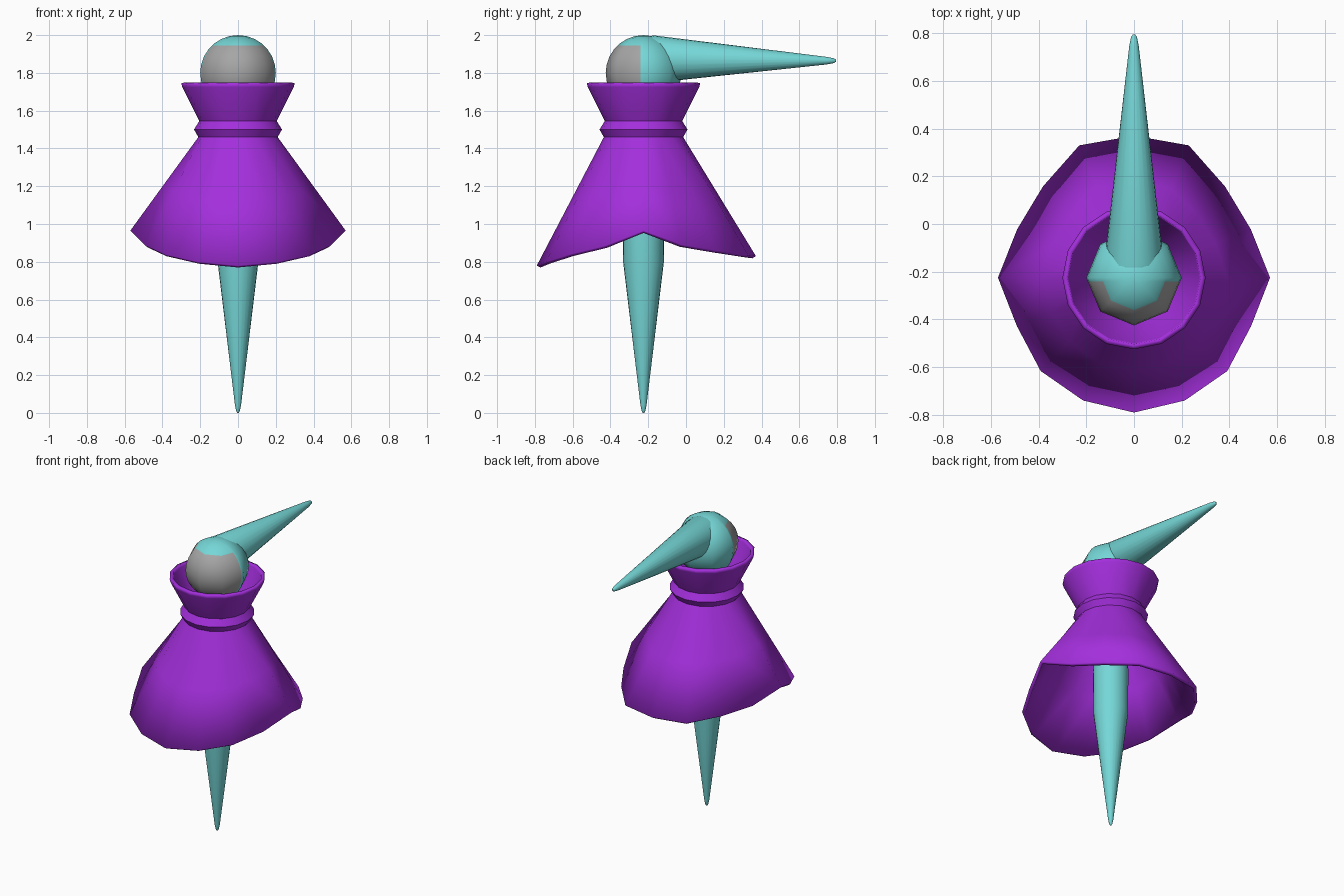
import bpy, bmesh, math
from mathutils import Matrix, Vector

if "Cube" in bpy.data.objects:
    bpy.data.objects.remove(bpy.data.objects["Cube"])

AXIS_Y = -0.225  # body axis


def material(name, rgb):
    m = bpy.data.materials.new(name)
    m.diffuse_color = (*rgb, 1)
    m.use_nodes = True
    m.node_tree.nodes["Principled BSDF"].inputs["Base Color"].default_value = m.diffuse_color
    return m


PURPLE = material("purple cloth", (0.37, 0.028, 0.72))
TEAL = material("pale teal", (0.18, 0.68, 0.68))
GREY = material("grey face", (0.38, 0.38, 0.38))


def finish(name, bm, mats, angle=40):
    me = bpy.data.meshes.new(name)
    bm.to_mesh(me)
    bm.free()
    ob = bpy.data.objects.new(name, me)
    bpy.context.collection.objects.link(ob)
    for m in mats:
        me.materials.append(m)
    bpy.ops.object.select_all(action='DESELECT')
    ob.select_set(True)
    bpy.context.view_layer.objects.active = ob
    bpy.ops.object.shade_smooth_by_angle(angle=math.radians(angle))
    return ob


def skin(bm, rings):
    """Join equal rings of points, listed from top to bottom."""
    vs = [[bm.verts.new(p) for p in r] for r in rings]
    n = len(vs[0])
    for a, b in zip(vs, vs[1:]):
        for k in range(n):
            j = (k + 1) % n
            bm.faces.new((a[k], b[k], b[j], a[j]))
    return vs


def circle(r, z, n):
    return [Vector((r * math.cos(2 * math.pi * k / n),
                    r * math.sin(2 * math.pi * k / n), z)) for k in range(n)]


def spike(name, profile, matrix):
    bm = bmesh.new()
    vs = skin(bm, [circle(r, z, 24) for r, z in profile])
    bm.faces.new(vs[0])
    bm.faces.new(vs[-1][::-1])
    bm.transform(matrix)
    return finish(name, bm, [TEAL])


# Cloak: flared collar, neck band and a skirt whose hem dips front and back
FRONT = [(.57, .965), (.531, .885), (.553, .84), (.557, .80), (.565, .78)]
BACK = [(.57, .965), (.53, .89), (.54, .86), (.60, .835), (.595, .83)]
hem = []
for k in range(16):
    a = 2 * math.pi * k / 16
    step = 4 - abs(k % 8 - 4)
    r, z = (BACK if k < 8 else FRONT)[step]
    hem.append(Vector((r * math.cos(a), r * math.sin(a), z)))
bm = bmesh.new()
upper = [circle(r, z, 16) for r, z in
         [(.30, 1.745), (.295, 1.725), (.205, 1.545), (.233, 1.50), (.21, 1.46)]]
middle = [upper[-1][k].lerp(hem[k], 0.5) for k in range(16)]
skin(bm, upper + [middle, hem])
bm.transform(Matrix.Translation((0, AXIS_Y, 0)))
cloak = finish("cloak", bm, [PURPLE], 50)
shell = cloak.modifiers.new("thickness", 'SOLIDIFY')
shell.thickness = 0.022
shell.offset = -1

# Head: sphere cut by two planes so the lower front is the grey face
bm = bmesh.new()
bmesh.ops.create_uvsphere(bm, u_segments=8, v_segments=14, radius=0.2)
bm.transform(Matrix.Translation((0, AXIS_Y, 1.80)))
FACE_Y, FACE_Z = -0.24, 1.945
for co, no in (((0, FACE_Y, 0), (0, 1, 0)), ((0, 0, FACE_Z), (0, 0, 1))):
    bmesh.ops.bisect_plane(bm, geom=bm.verts[:] + bm.edges[:] + bm.faces[:],
                           plane_co=co, plane_no=no)
for f in bm.faces:
    c = f.calc_center_median()
    f.material_index = int(c.y < FACE_Y and c.z < FACE_Z)
finish("head", bm, [TEAL, GREY], 50)

# Beak: long spike pointing backwards
spike("back_spike", [(.004, 1.0), (.012, .99), (.02, .95), (.126, .03), (.115, 0)],
      Matrix.Translation((0, -0.205, 1.873)) @ Matrix.Rotation(math.radians(-90.5), 4, 'X'))

# Body: spike tapering down to the ground
spike("body_spike", [(.09, 1.6), (.11, 1.1), (.108, .80), (.016, .04), (.01, .01), (.004, 0)],
      Matrix.Translation((0, AXIS_Y, 0)))
